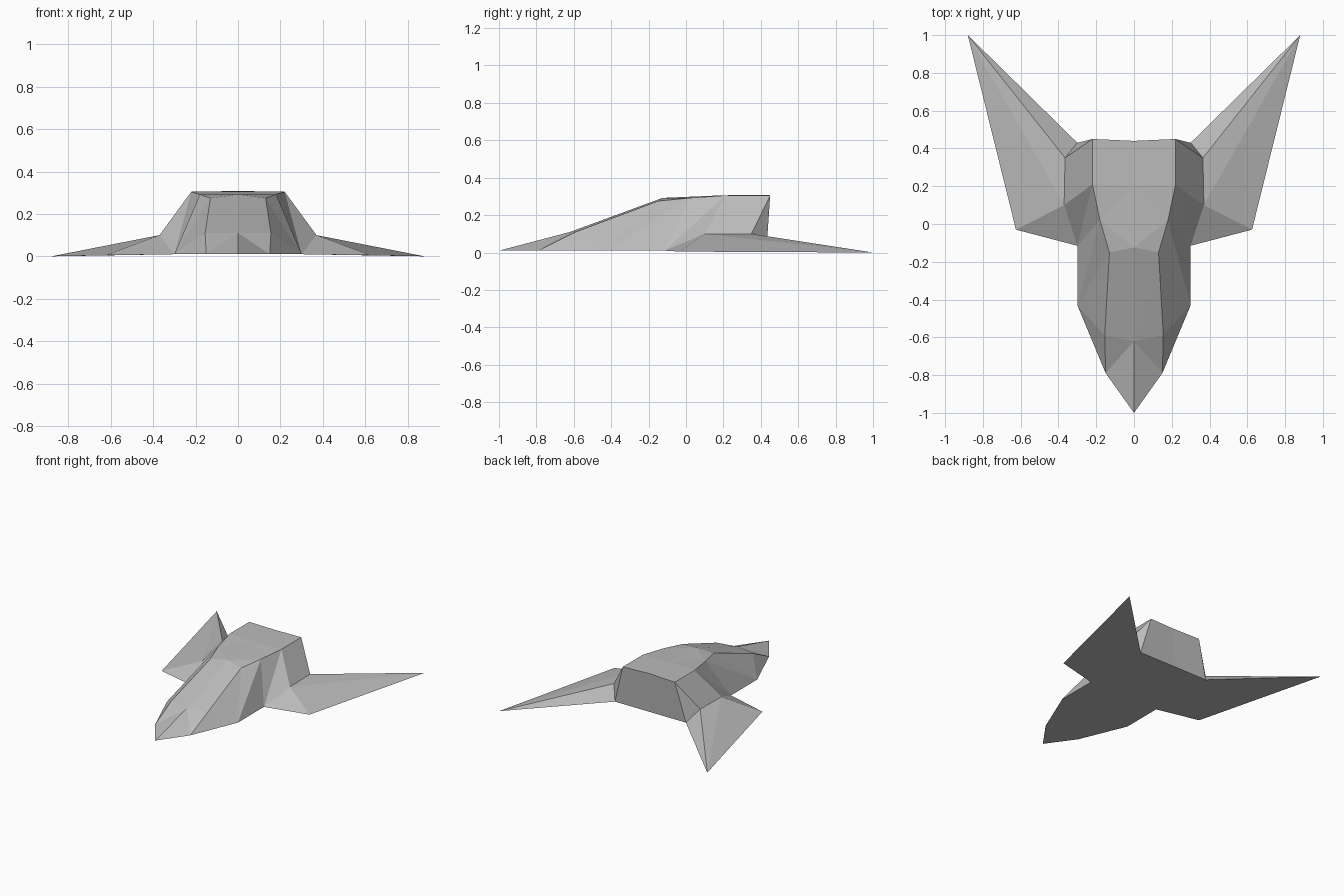
import bpy
import bmesh

default_cube = bpy.data.objects.get("Cube")
if default_cube:
    bpy.data.objects.remove(default_cube, do_unlink=True)

# One plain grey for the whole craft
grey = bpy.data.materials.new("hull_grey")
grey.use_nodes = True
colour = (0.5, 0.5, 0.5, 1)
grey.diffuse_color = colour
grey.node_tree.nodes["Principled BSDF"].inputs["Base Color"].default_value = colour

# Corner points of the left half
POINTS = {
    # underside outline
    "nose": (0, -1, 0.01),
    "chin": (0.15, -0.79, 0.01),
    "cheek": (0.3, -0.43, 0.01),
    "root_front": (0.3, -0.115, 0.01),
    "root_rear": (0.3, 0.43, 0.01),
    "tail_mid": (0, 0.43, 0.01),
    # nose ridge and brow
    "ridge": (0, -0.62, 0.11),
    "temple": (0.155, -0.59, 0.11),
    "brow": (0.13, -0.15, 0.275),
    "brow_mid": (0, -0.125, 0.292),
    # roof deck
    "deck_edge": (0.18, 0.02, 0.292),
    "deck_mid": (0, 0.2, 0.306),
    "deck_side": (0.22, 0.21, 0.305),
    "deck_rear": (0.22, 0.45, 0.305),
    "deck_rear_mid": (0, 0.44, 0.308),
    # shoulder and wing
    "shoulder_front": (0.37, 0.1, 0.1),
    "shoulder_rear": (0.365, 0.35, 0.1),
    "wing_corner": (0.625, -0.03, 0.005),
    "wing_tip": (0.88, 1, 0),
}

HULL = [
    # nose
    "nose chin ridge", "ridge chin temple",
    "ridge temple brow", "ridge brow brow_mid",
    # flank
    "chin cheek temple", "temple cheek brow", "brow cheek deck_edge",
    "cheek root_front deck_edge", "deck_edge root_front deck_side",
    "deck_side root_front shoulder_front",
    "deck_side shoulder_front shoulder_rear deck_rear",
    "deck_rear shoulder_rear root_rear",
    # roof
    "brow_mid brow deck_edge", "brow_mid deck_edge deck_mid",
    "deck_mid deck_edge deck_side",
    "deck_mid deck_side deck_rear deck_rear_mid",
    # tail, wing root and belly
    "deck_rear root_rear tail_mid deck_rear_mid",
    "root_front root_rear shoulder_rear shoulder_front",
    "nose chin cheek root_front root_rear tail_mid",
]

WING = [
    "root_front wing_corner shoulder_front",
    "shoulder_front wing_corner wing_tip",
    "shoulder_front wing_tip shoulder_rear",
    "shoulder_rear wing_tip root_rear",
    "root_front wing_corner wing_tip root_rear",
    "root_front root_rear shoulder_rear shoulder_front",
]


def build_part(name, faces, sides):
    """Make a flat-shaded part from named corners on the given sides."""
    bm = bmesh.new()
    for side in sides:
        corners = {}
        for face in faces:
            for key in face.split():
                if key not in corners:
                    x, y, z = POINTS[key]
                    corners[key] = bm.verts.new((x * side, y, z))
            bm.faces.new([corners[key] for key in face.split()])
    bmesh.ops.remove_doubles(bm, verts=bm.verts, dist=0.0001)
    bmesh.ops.recalc_face_normals(bm, faces=bm.faces)
    mesh = bpy.data.meshes.new(name)
    bm.to_mesh(mesh)
    bm.free()
    mesh.materials.append(grey)
    part = bpy.data.objects.new(name, mesh)
    bpy.context.collection.objects.link(part)
    return part


build_part("hull", HULL, (1, -1))
build_part("left_wing", WING, (1,))
build_part("right_wing", WING, (-1,))
